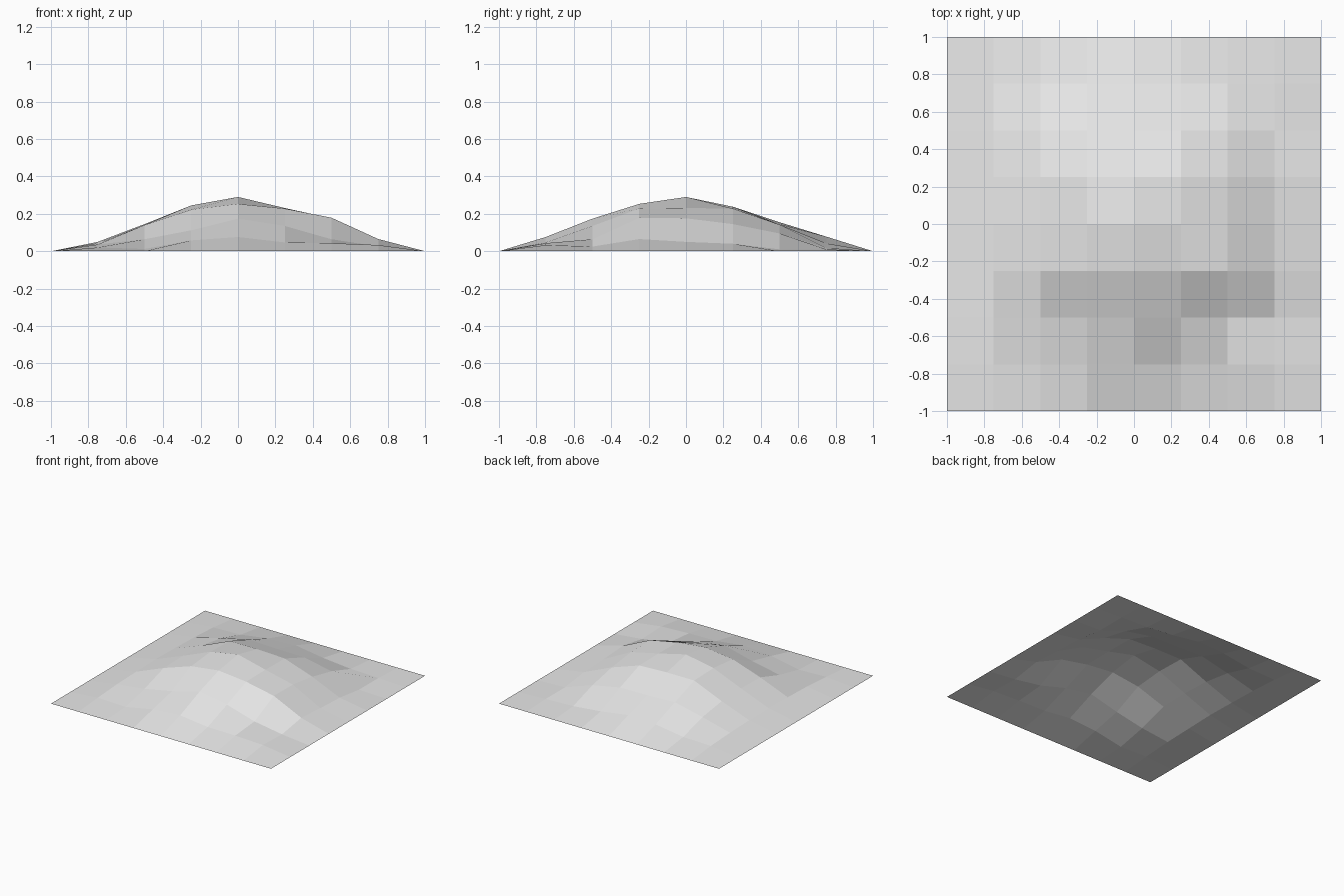
import bpy
import bmesh

cube = bpy.data.objects.get("Cube")
if cube:
    bpy.data.objects.remove(cube, do_unlink=True)

# Matte grey ground colour
GREY = (0.8, 0.8, 0.8, 1.0)
material = bpy.data.materials.new("light grey ground")
material.use_nodes = True
material.diffuse_color = GREY
shader = next(n for n in material.node_tree.nodes if n.type == 'BSDF_PRINCIPLED')
shader.inputs["Base Color"].default_value = GREY
shader.inputs["Roughness"].default_value = 0.8

# Hill cross-sections from front to back, heights in thousandths;
# the outer rim of the grid stays flat on the ground
SECTIONS = [
    (20, 12, 58, 76, 47, 43, 33),
    (36, 64, 112, 174, 135, 64, 25),
    (43, 140, 222, 253, 228, 179, 65),
    (50, 145, 245, 290, 231, 176, 50),
    (45, 135, 238, 238, 228, 145, 40),
    (38, 100, 155, 145, 142, 95, 10),
    (25, 32, 68, 78, 42, 18, 10),
]
CELLS = len(SECTIONS) + 1
STEP = 2 / CELLS

# Open terrain sheet made from a regular grid of quads
bm = bmesh.new()
bmesh.ops.create_grid(bm, x_segments=CELLS, y_segments=CELLS, size=1)
for vert in bm.verts:
    column = round((vert.co.x + 1) / STEP)
    row = round((vert.co.y + 1) / STEP)
    if 0 < column < CELLS and 0 < row < CELLS:
        vert.co.z = SECTIONS[row - 1][column - 1] / 1000
for face in bm.faces:
    face.smooth = False

mesh = bpy.data.meshes.new("hill_terrain")
bm.to_mesh(mesh)
bm.free()
mesh.materials.append(material)
hill = bpy.data.objects.new("hill_terrain", mesh)
bpy.context.collection.objects.link(hill)
